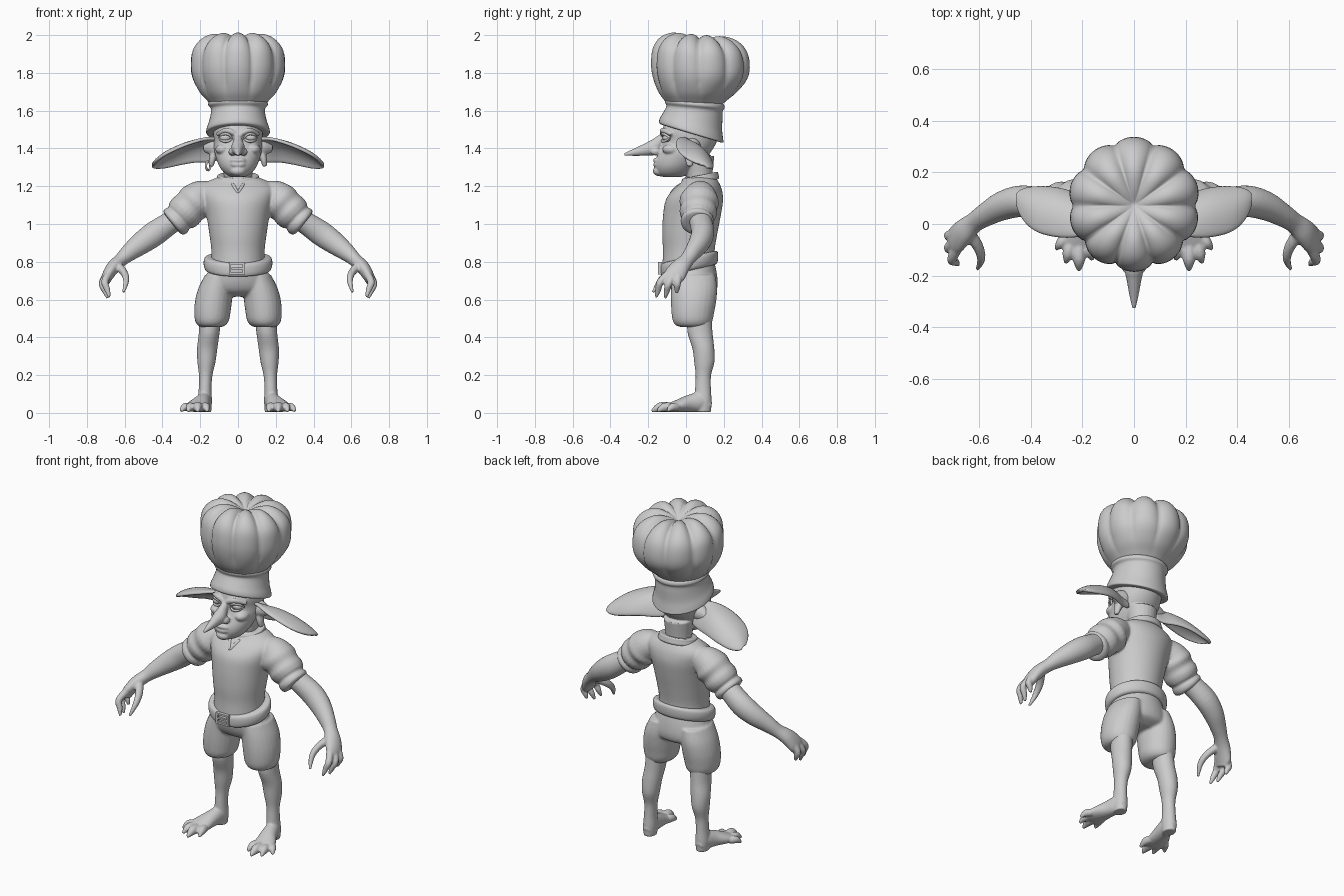
import bpy, bmesh, math
from mathutils import Vector, Matrix

X, Y, Z = Vector((1, 0, 0)), Vector((0, 1, 0)), Vector((0, 0, 1))


def spline(pts, sub=4):
    """Catmull-Rom resampling of equal-length tuples."""
    p = [pts[0]] + list(pts) + [pts[-1]]
    out = []
    for i in range(1, len(p) - 2):
        for k in range(sub):
            t = k / sub
            out.append([0.5 * (2 * b + (c - a) * t + (2 * a - 5 * b + 4 * c - d) * t * t
                               + (3 * b - a - 3 * c + d) * t ** 3)
                        for a, b, c, d in zip(*p[i - 1:i + 3])])
    return out + [list(pts[-1])]


def skin(bm, rings):
    loops = [[bm.verts.new(c) for c in r] for r in rings]
    n = len(loops[0])
    for a, b in zip(loops, loops[1:]):
        for i in range(n):
            bm.faces.new((a[i], a[(i + 1) % n], b[(i + 1) % n], b[i]))
    bm.faces.new(loops[0])
    bm.faces.new(loops[-1])


def loft(bm, secs, both=False, ref=None, n=24, sub=4):
    """Sections (x, y, z, ra, rb[, slope]): level rings, or rings across the path if ref is given."""
    pts = spline(secs, sub)
    for s in ((1, -1) if both else (1,)):
        rings = []
        for i, p in enumerate(pts):
            u, v = X, Vector((0, 1, p[5] if len(p) > 5 else 0))
            if ref:
                a, b = pts[max(i - 1, 0)], pts[min(i + 1, len(pts) - 1)]
                t = (Vector(b[:3]) - Vector(a[:3])).normalized()
                u = (ref - t * ref.dot(t)).normalized()
                v = t.cross(u)
            ring = []
            for k in range(n):
                w = 2 * math.pi * k / n
                c = Vector(p[:3]) + u * p[3] * math.cos(w) + v * p[4] * math.sin(w)
                ring.append((c.x * s, c.y, c.z))
            rings.append(ring)
        skin(bm, rings)


def ball(bm, c, r, both=True):
    for s in ((1, -1) if both else (1,)):
        bmesh.ops.create_uvsphere(bm, u_segments=24, v_segments=14, radius=1,
                                  matrix=Matrix.Translation((c[0] * s, c[1], c[2])) @ Matrix.Diagonal((*r, 1)))


def finish(name, bm, voxel=0, smooth=3):
    bmesh.ops.recalc_face_normals(bm, faces=bm.faces)
    me = bpy.data.meshes.new(name)
    bm.to_mesh(me)
    bm.free()
    for f in me.polygons:
        f.use_smooth = True
    ob = bpy.data.objects.new(name, me)
    bpy.context.collection.objects.link(ob)
    if voxel:  # fuse overlapping volumes into one soft skin
        m = ob.modifiers.new("fuse", 'REMESH')
        m.mode, m.voxel_size, m.use_smooth_shade = 'VOXEL', voxel, True
        m = ob.modifiers.new("soften", 'SMOOTH')
        m.factor, m.iterations = 0.5, smooth
    return ob


# Hat crown: ten puffy lobes around a dimpled top
bm = bmesh.new()
loft(bm, [(0, .045, 1.62, .13, .135), (0, .05, 1.655, .165, .165), (0, .06, 1.70, .205, .205),
          (0, .073, 1.77, .24, .243), (0, .076, 1.84, .25, .255), (0, .076, 1.92, .24, .243),
          (0, .076, 1.975, .195, .2), (0, .076, 2.0, .13, .13), (0, .076, 1.985, .06, .06),
          (0, .076, 1.955, .004, .004)], n=120)
for v in bm.verts:
    dx, dy = v.co.x, v.co.y - .07
    r = math.hypot(dx, dy)
    k = abs(math.sin(5 * math.atan2(dy, dx))) ** 0.6 - .75
    f = min(1, max(0, (r - .02) / .12)) * min(1, max(0, (v.co.z - 1.63) / .12))
    v.co.x += dx * .10 * k * f
    v.co.y += dy * .10 * k * f
    v.co.z += (.03 * k * f - .08 * dy - .004) * max(0, (v.co.z - 1.63) / .35)
finish("hat_crown", bm)

# Hat band with rolled top edge
bm = bmesh.new()
loft(bm, [(0, .03, 1.478, .14, .145, -.3), (0, .028, 1.482, .167, .169, -.3), (0, .028, 1.505, .166, .168, -.3),
          (0, .032, 1.54, .154, .159, -.25), (0, .042, 1.585, .144, .151, -.17), (0, .045, 1.612, .144, .149, -.1),
          (0, .046, 1.63, .158, .158, -.1), (0, .046, 1.65, .15, .152, -.1), (0, .046, 1.655, .12, .12, -.1)], n=48)
finish("hat_band", bm)

# Head with neck, brow, nose and lips
bm = bmesh.new()
loft(bm, [(0, -.075, 1.25, .04, .055), (0, -.065, 1.268, .07, .088), (0, -.055, 1.30, .096, .11),
          (0, -.032, 1.34, .113, .13), (0, .0, 1.39, .126, .138), (0, .022, 1.44, .129, .143),
          (0, .025, 1.49, .131, .152), (0, .03, 1.56, .12, .135)], n=40)
loft(bm, [(0, .075, 1.16, .085, .075), (0, .07, 1.25, .075, .07), (0, .06, 1.36, .09, .09)])
loft(bm, [(0, -.10, 1.475, .02, .02), (0, -.14, 1.44, .024, .028), (0, -.175, 1.405, .036, .04),
          (0, -.22, 1.392, .028, .031), (0, -.27, 1.38, .019, .02), (0, -.327, 1.368, .007, .007)], ref=X)
ball(bm, (.03, -.16, 1.383), (.02, .028, .02))
ball(bm, (.08, -.075, 1.395), (.04, .05, .03))
ball(bm, (0, -.14, 1.28), (.042, .036, .027), False)
loft(bm, [(.012, -.125, 1.475, .012, .012), (.06, -.122, 1.496, .015, .013), (.108, -.075, 1.475, .011, .011)],
     both=True, ref=Z)
for z, y, r in ((1.338, -.163, .011), (1.316, -.16, .013)):
    loft(bm, [(-.055, y + .028, 1.324, .005, .005), (-.025, y + .004, z, r, r), (0, y, z - .002, r, r),
              (.025, y + .004, z, r, r), (.055, y + .028, 1.324, .005, .005)], ref=Z)
finish("head", bm, .0055, 2)

# Eyes and eyelids
bm = bmesh.new()
ball(bm, (.066, -.098, 1.456), (.031, .026, .021))
finish("eyeballs", bm)
bm = bmesh.new()
for dz in (.021, -.019):
    loft(bm, [(.031, -.116, 1.453, .004, .004), (.048, -.126, 1.456 + dz * .8, .007, .006),
              (.068, -.122, 1.456 + dz, .007, .006), (.086, -.107, 1.456 + dz * .75, .007, .006),
              (.101, -.086, 1.455, .004, .004)], both=True, ref=Z, n=12)
finish("eyelids", bm)

# Ears: thick drooping dishes, (x, front rim y z, back rim y z, bulge)
bm = bmesh.new()
rows = spline([(.095, -.005, 1.45, .07, 1.34, .02), (.15, -.03, 1.455, .085, 1.325, .03),
               (.22, -.052, 1.437, .115, 1.325, .045), (.30, -.052, 1.408, .138, 1.312, .048),
               (.38, -.03, 1.37, .142, 1.295, .04), (.43, .02, 1.335, .132, 1.293, .022),
               (.452, .08, 1.31, .112, 1.297, .005)], 3)
M = 12
grid = []
for x, fy, fz, by, bz, bulge in rows:
    row = []
    for j in range(M + 1):
        t = j / M
        b = bulge * math.sin(math.pi * t) ** .8
        row.append(bm.verts.new((x, fy + (by - fy) * t + .53 * b, fz + (bz - fz) * t + .85 * b)))
    grid.append(row)
for a, b in zip(grid, grid[1:]):
    for j in range(M):
        bm.faces.new((a[j], a[j + 1], b[j + 1], b[j]))
ear = finish("ears", bm)
m = ear.modifiers.new("thickness", 'SOLIDIFY')
m.thickness, m.offset = .018, 0
m = ear.modifiers.new("round", 'SUBSURF')
m.levels = m.render_levels = 1
ear.modifiers.new("mirror", 'MIRROR')
# Ear roots and lobes
bm = bmesh.new()
loft(bm, [(.09, .03, 1.41, .055, .05), (.135, .035, 1.405, .045, .042), (.18, .045, 1.40, .02, .02)], both=True, ref=Z)
loft(bm, [(.12, .03, 1.40, .03, .02), (.135, .02, 1.345, .026, .018), (.142, .02, 1.305, .014, .012)], both=True, ref=Y)
finish("ear_roots", bm, .006, 3)

# Earring on one side only
bpy.ops.mesh.primitive_torus_add(major_radius=.023, minor_radius=.006, major_segments=28, minor_segments=10,
                                 location=(-.158, .015, 1.308), rotation=(math.pi / 2, 0, math.radians(60)))
bpy.context.object.name = "earring"
bpy.ops.object.shade_smooth()

# Shirt with puffed sleeves
bm = bmesh.new()
loft(bm, [(0, .015, .78, .142, .14), (0, .015, .86, .141, .137), (0, .02, .95, .152, .146),
          (0, .032, 1.05, .168, .153), (0, .045, 1.13, .188, .151), (0, .062, 1.185, .197, .127),
          (0, .075, 1.222, .165, .098), (0, .075, 1.25, .10, .08)], n=48)
loft(bm, [(.13, .08, 1.165, .06, .065), (.19, .075, 1.145, .088, .088), (.225, .07, 1.118, .105, .10),
          (.255, .067, 1.09, .094, .094), (.28, .065, 1.065, .10, .097), (.302, .062, 1.043, .09, .09),
          (.312, .061, 1.033, .078, .078), (.325, .06, 1.02, .088, .086), (.342, .06, 1.005, .084, .082),
          (.348, .06, 1.0, .06, .06)], both=True, ref=Y)
finish("shirt", bm, .007, 2)

# Collar and neckline notch
bm = bmesh.new()
loft(bm, [(0, .072, 1.215, .095, .085, .2), (0, .072, 1.222, .117, .103, .2), (0, .074, 1.243, .112, .098, .2),
          (0, .074, 1.258, .106, .092, .2), (0, .074, 1.256, .08, .07, .2)], n=40)
loft(bm, [(.03, -.025, 1.212, .007, .008), (.018, -.052, 1.193, .008, .009), (.0, -.08, 1.165, .005, .006)],
     both=True, ref=Z, n=12)
finish("collar", bm)

# Belt and buckle
bm = bmesh.new()
loft(bm, [(0, .017, .753, .14, .12, .23), (0, .017, .757, .171, .146, .23), (0, .017, .79, .182, .153, .23),
          (0, .017, .822, .174, .148, .23), (0, .017, .827, .14, .12, .23)], n=48)
finish("belt", bm)
bm = bmesh.new()
for x, z, w, h in ((-.042, .765, .012, .062), (.03, .765, .012, .062), (-.006, .792, .084, .011),
                   (-.006, .738, .084, .011), (.0, .765, .07, .01)):
    bmesh.ops.create_cube(bm, size=1, matrix=Matrix.Translation((x, -.137, z)) @ Matrix.Diagonal((w, .02, h, 1)))
buckle = finish("buckle", bm)
for f in buckle.data.polygons:
    f.use_smooth = False

# Baggy shorts
bm = bmesh.new()
loft(bm, [(0, .02, .80, .14, .13), (0, .028, .74, .162, .135), (0, .038, .68, .178, .13),
          (0, .045, .64, .17, .11), (0, .045, .615, .12, .06)], n=40)
loft(bm, [(.10, .04, .73, .075, .115), (.118, .043, .66, .092, .122), (.13, .04, .59, .098, .12),
          (.136, .036, .53, .096, .113), (.138, .035, .49, .09, .106), (.14, .036, .465, .075, .092),
          (.142, .04, .455, .055, .07)], both=True)
finish("shorts", bm, .008, 3)

# Arms with hands
bm = bmesh.new()
loft(bm, [(.29, .065, 1.05, .06, .06), (.36, .08, 1.005, .06, .06), (.44, .088, .95, .061, .066),
          (.51, .07, .90, .056, .06), (.575, .035, .85, .045, .047), (.62, .005, .81, .04, .036),
          (.66, -.03, .772, .05, .036), (.69, -.062, .725, .056, .03), (.70, -.075, .69, .04, .02)], both=True, ref=Y)
for base, mid, tip in (((.675, -.075, .75), (.705, -.135, .695), (.68, -.158, .612)),
                       ((.685, -.06, .74), (.718, -.092, .685), (.69, -.11, .607)),
                       ((.69, -.04, .74), (.718, -.045, .69), (.70, -.05, .632))):
    loft(bm, [(*base, .024, .022), (*mid, .019, .019),
              (*[(a + b) / 2 for a, b in zip(mid, tip)], .016, .016), (*tip, .007, .007)], both=True, ref=Y, n=14)
loft(bm, [(.645, -.03, .785, .025, .025), (.605, -.085, .745, .023, .02), (.592, -.135, .70, .018, .016),
          (.607, -.175, .637, .007, .007)], both=True, ref=Y, n=14)
finish("arms", bm, .006, 2)

# Legs with clawed feet
bm = bmesh.new()
loft(bm, [(.147, .07, .50, .058, .066), (.153, .075, .42, .055, .066), (.163, .092, .34, .054, .058),
          (.167, .097, .27, .048, .054), (.171, .092, .20, .036, .041), (.174, .09, .13, .034, .042),
          (.176, .09, .06, .038, .046), (.176, .09, .004, .034, .042)], both=True)
loft(bm, [(.176, .125, .03, .025, .026), (.18, .08, .055, .038, .052), (.193, .02, .05, .046, .046),
          (.212, -.04, .037, .06, .034), (.224, -.085, .028, .062, .024), (.23, -.105, .024, .05, .016)],
     both=True, ref=X)
for bx, by, tx, ty, r in ((.178, -.06, .162, -.14, .022), (.213, -.08, .213, -.182, .025),
                          (.245, -.07, .264, -.152, .022), (.262, -.045, .302, -.098, .02)):
    mx, my = bx * .45 + tx * .55, by * .45 + ty * .55
    loft(bm, [(bx, by, .03, r, r), (mx, my, .03, r, r * 1.05), (tx, ty, .009, .007, .007)], both=True, ref=X, n=14)
legs = finish("legs", bm, .006, 2)
